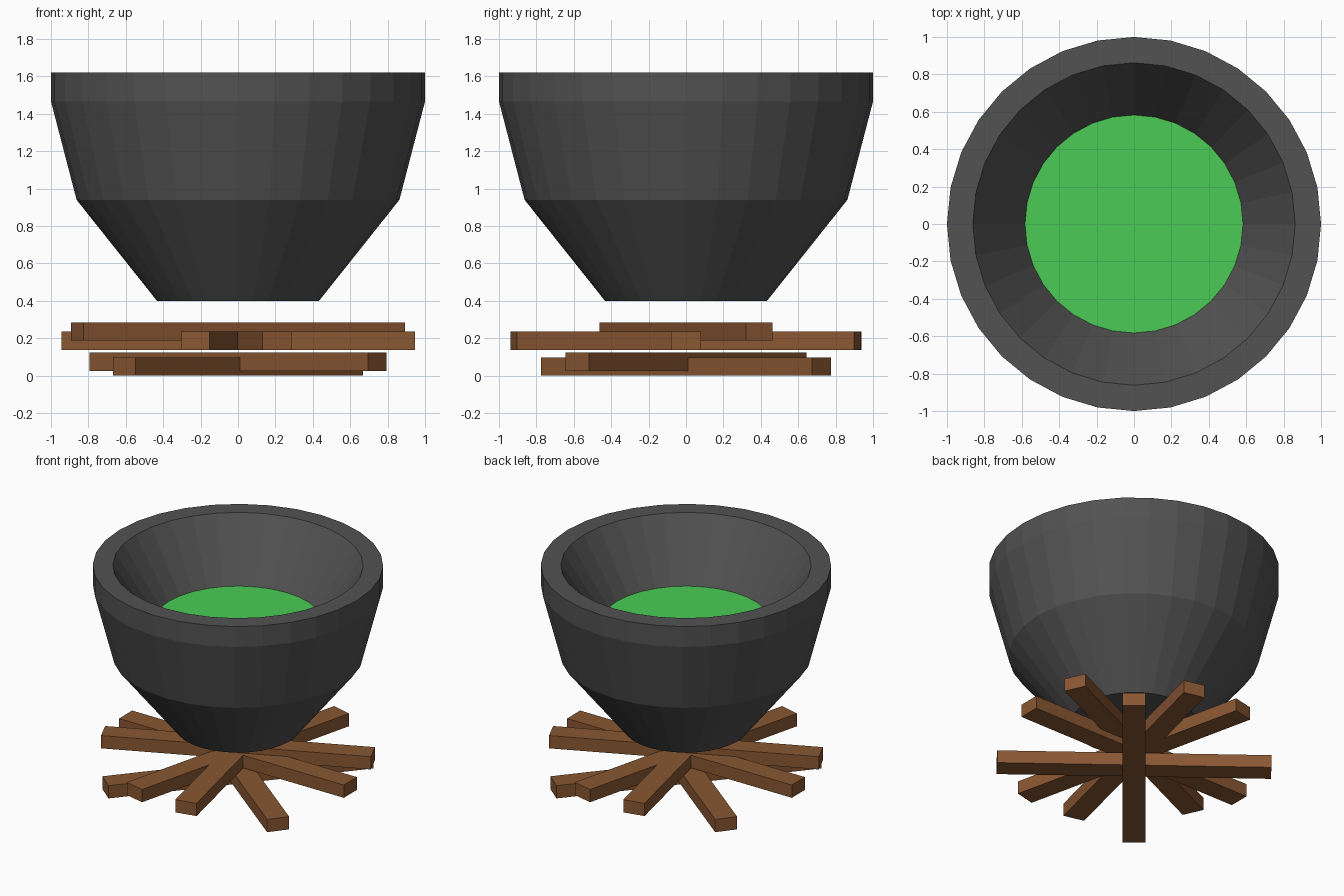
import bpy, bmesh
from math import cos, sin, pi, radians
from mathutils import Matrix

if "Cube" in bpy.data.objects:
    bpy.data.objects.remove(bpy.data.objects["Cube"])

SIDES = 32


def material(name, rgb):
    m = bpy.data.materials.new(name)
    m.diffuse_color = (*rgb, 1)
    m.use_nodes = True
    m.node_tree.nodes["Principled BSDF"].inputs["Base Color"].default_value = m.diffuse_color
    return m


def add_object(name, bm, mat):
    bmesh.ops.recalc_face_normals(bm, faces=bm.faces)
    me = bpy.data.meshes.new(name)
    bm.to_mesh(me)
    bm.free()
    me.materials.append(mat)
    ob = bpy.data.objects.new(name, me)
    bpy.context.collection.objects.link(ob)
    return ob


def lathe(name, profile, mat):
    """Flat-faced turned solid with both ends capped."""
    bm = bmesh.new()
    rings = [[bm.verts.new((r * cos(2 * pi * i / SIDES), r * sin(2 * pi * i / SIDES), z))
              for i in range(SIDES)] for r, z in profile]
    for a, b in zip(rings, rings[1:]):
        for i in range(SIDES):
            j = (i + 1) % SIDES
            bm.faces.new((a[i], a[j], b[j], b[i]))
    bm.faces.new(rings[0])
    bm.faces.new(rings[-1])
    return add_object(name, bm, mat)


iron = material("dark_iron", (0.085, 0.085, 0.085))
green = material("green_brew", (0.07, 0.6, 0.09))
wood = material("brown_wood", (0.25, 0.095, 0.032))

# Cauldron: outer wall, flat rim, inner wall down to its floor
lathe("cauldron", [(0.433, 0.40), (0.863, 0.94), (1.0, 1.467), (1.0, 1.622),
                   (0.862, 1.622), (0.575, 1.18)], iron)

# Brew filling the bottom of the bowl
bm = bmesh.new()
bmesh.ops.create_circle(bm, cap_ends=True, segments=SIDES, radius=0.583,
                        matrix=Matrix.Translation((0, 0, 1.192)))
brew = add_object("brew", bm, green)

# Firewood: crossed logs, each (direction in degrees, underside height)
LOGS = [(50, 0.0), (-38, 0.026), (0, 0.138), (76, 0.138), (102.7, 0.138), (24.5, 0.187)]
LENGTH, WIDTH, HEIGHT = 1.89, 0.158, 0.097
for n, (angle, z) in enumerate(LOGS, 1):
    bm = bmesh.new()
    bmesh.ops.create_cube(bm, size=1, matrix=(
        Matrix.Translation((0, 0, z + HEIGHT / 2))
        @ Matrix.Rotation(radians(angle), 4, 'Z')
        @ Matrix.Diagonal((LENGTH, WIDTH, HEIGHT, 1))))
    add_object(f"log_{n}", bm, wood)
